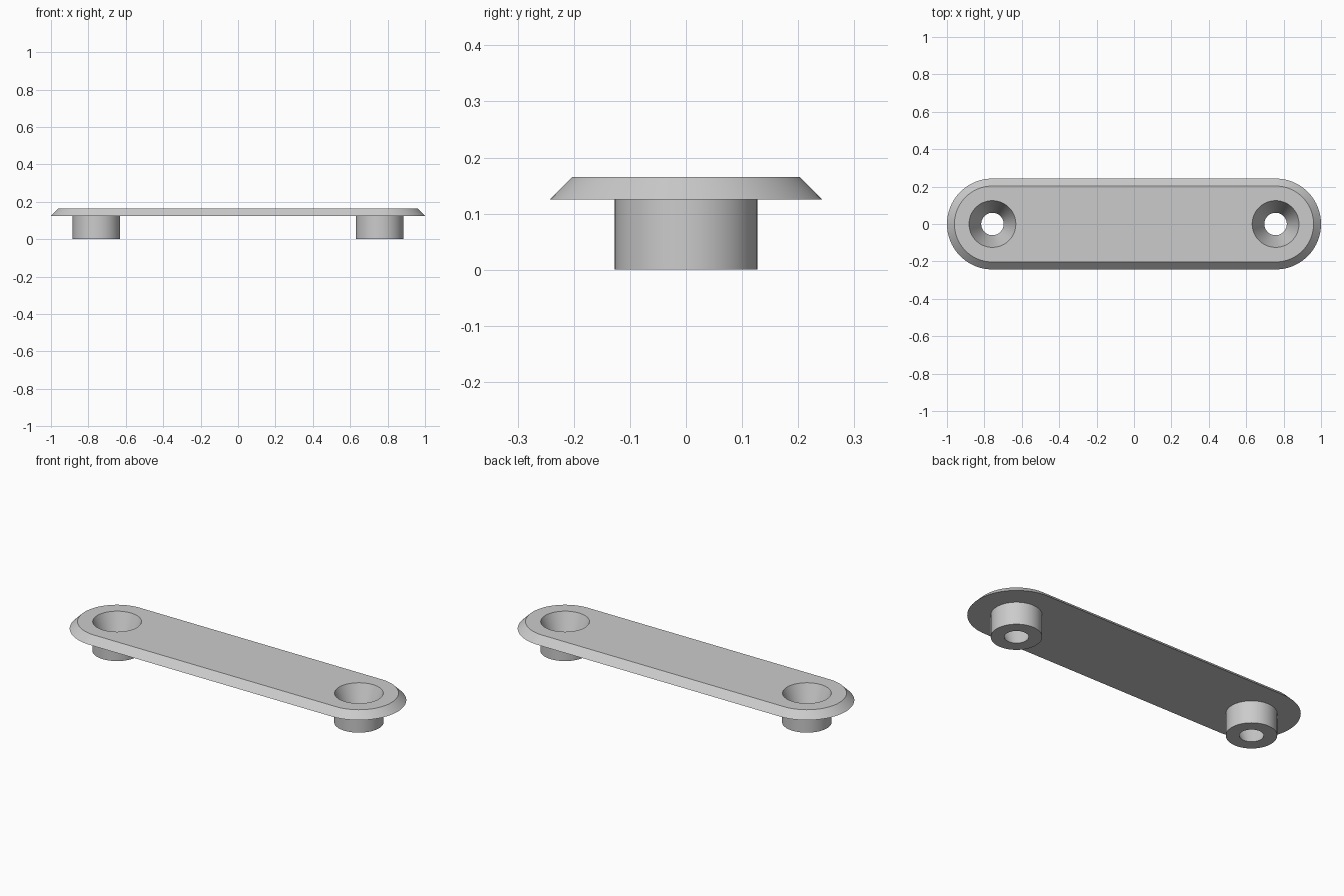
import bpy
import bmesh
import math

if "Cube" in bpy.data.objects:
    bpy.data.objects.remove(bpy.data.objects["Cube"], do_unlink=True)

HOLE_X = 0.757                      # distance of each hole from the centre
BASE_Z, TOP_Z = 0.125, 0.165        # underside and top of the plate
SEGMENTS = 96

grey = bpy.data.materials.new("light grey")
grey.use_nodes = True
colour = (0.6, 0.6, 0.6, 1)
grey.diffuse_color = colour
grey.node_tree.nodes["Principled BSDF"].inputs["Base Color"].default_value = colour


def finish(name, bm):
    bmesh.ops.recalc_face_normals(bm, faces=bm.faces[:])
    mesh = bpy.data.meshes.new(name)
    bm.to_mesh(mesh)
    bm.free()
    mesh.materials.append(grey)
    obj = bpy.data.objects.new(name, mesh)
    bpy.context.collection.objects.link(obj)
    return obj


def rounded_bar(name, rings, centre_x):
    """Solid lofted through (radius, z) slot outlines."""
    bm = bmesh.new()
    loops = []
    half = SEGMENTS // 2
    for radius, z in rings:
        loop = []
        for side in (1, -1):
            for i in range(half + 1):
                a = math.pi * (i / half - 0.5) * 1.0 + (0 if side > 0 else math.pi)
                loop.append(bm.verts.new((side * centre_x + radius * math.cos(a),
                                          radius * math.sin(a), z)))
        loops.append(loop)
    for low, high in zip(loops, loops[1:]):
        for i in range(len(low)):
            j = (i + 1) % len(low)
            bm.faces.new((low[i], low[j], high[j], high[i]))
    bm.faces.new(loops[0][::-1])
    bm.faces.new(loops[-1])
    return finish(name, bm)


def tapered_plug(name, x, r_low, r_high, z_low, z_high):
    bm = bmesh.new()
    bmesh.ops.create_cone(bm, cap_ends=True, segments=SEGMENTS, radius1=r_low,
                          radius2=r_high, depth=z_high - z_low)
    bmesh.ops.translate(bm, verts=bm.verts[:], vec=(x, 0, (z_low + z_high) / 2))
    return finish(name, bm)


def combine(target, other, operation):
    mod = target.modifiers.new("combine", 'BOOLEAN')
    mod.operation = operation
    mod.solver = 'EXACT'
    mod.object = other
    bpy.context.view_layer.objects.active = target
    bpy.ops.object.modifier_apply(modifier=mod.name)
    bpy.data.objects.remove(other, do_unlink=True)


# Chamfered plate with rounded ends
plate = rounded_bar("mounting_plate", [(0.243, BASE_Z), (0.203, TOP_Z)], HOLE_X)

# Round standoffs with tapered screw holes through them
slope = (0.125 - 0.06) / TOP_Z
over = 0.02
for x in (-HOLE_X, HOLE_X):
    combine(plate, tapered_plug("standoff", x, 0.127, 0.127, 0, 0.145), 'UNION')
    combine(plate, tapered_plug("screw_hole", x, 0.06 - slope * over, 0.125 + slope * over,
                                -over, TOP_Z + over), 'DIFFERENCE')

# Smooth round walls, crisp rims
bpy.ops.object.select_all(action='DESELECT')
plate.select_set(True)
bpy.context.view_layer.objects.active = plate
bpy.ops.object.shade_smooth_by_angle(angle=math.radians(30))
